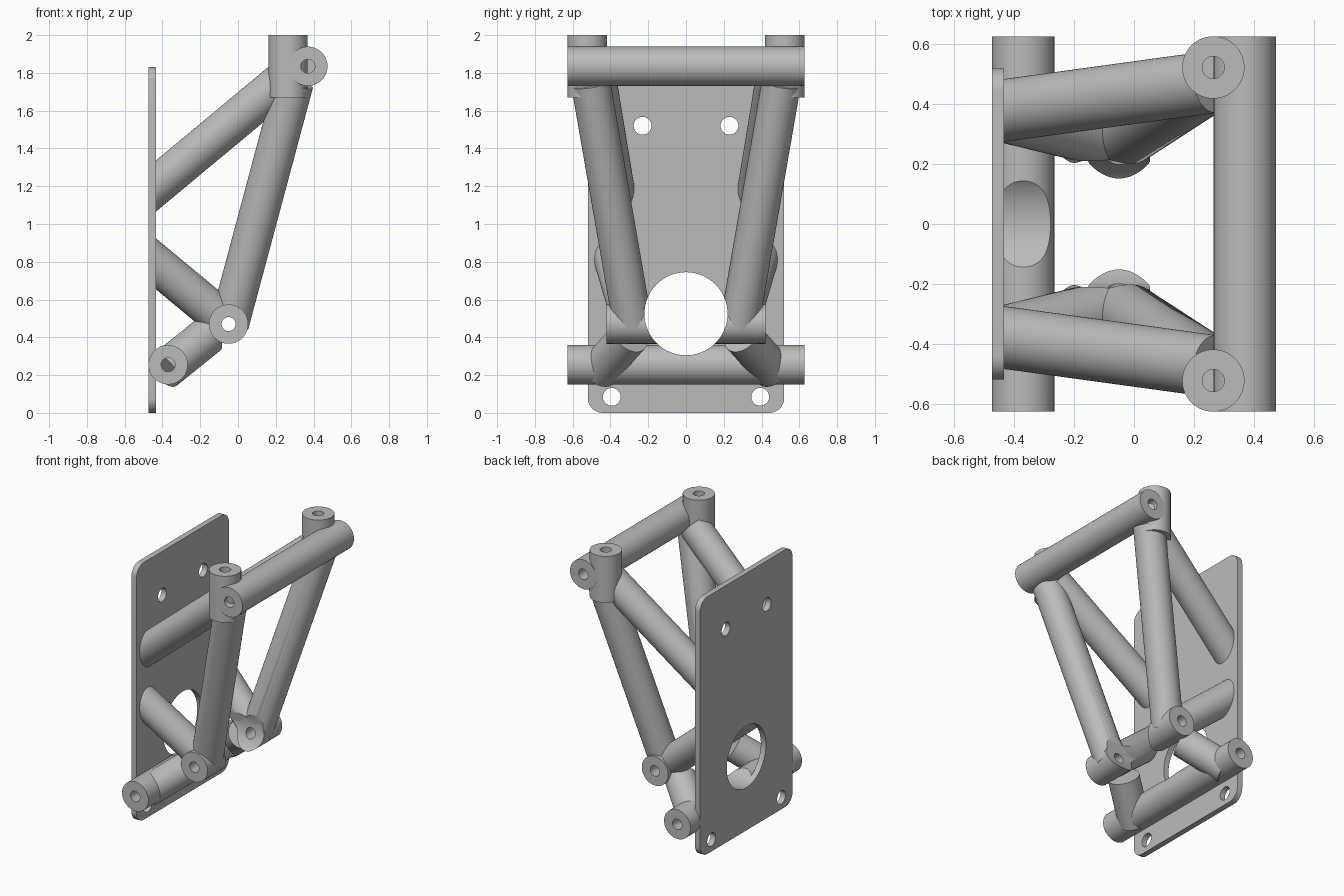
import bpy, bmesh, math
from mathutils import Vector

cube = bpy.data.objects.get("Cube")
if cube:
    bpy.data.objects.remove(cube)

grey = bpy.data.materials.new("plain grey")
grey.use_nodes = True
grey.diffuse_color = (0.5, 0.5, 0.5, 1)
grey.node_tree.nodes["Principled BSDF"].inputs["Base Color"].default_value = (0.5, 0.5, 0.5, 1)

TUBE = 0.104
BORE = 0.037
PLATE_BACK, PLATE_FRONT = -0.475, -0.435


def new_object(name, bm):
    mesh = bpy.data.meshes.new(name)
    bm.to_mesh(mesh)
    bm.free()
    mesh.materials.append(grey)
    obj = bpy.data.objects.new(name, mesh)
    bpy.context.collection.objects.link(obj)
    return obj


def rod(name, start, end, radius=TUBE):
    """Capped cylinder between two points."""
    a, b = Vector(start), Vector(end)
    bm = bmesh.new()
    bmesh.ops.create_cone(bm, cap_ends=True, segments=64, radius1=radius,
                          radius2=radius, depth=(b - a).length)
    turn = (b - a).to_track_quat('Z', 'Y').to_matrix().to_4x4()
    bm.transform(turn)
    bmesh.ops.translate(bm, vec=(a + b) / 2, verts=bm.verts)
    return new_object(name, bm)


def box(name, low, high):
    bm = bmesh.new()
    bmesh.ops.create_cube(bm, size=1)
    low, high = Vector(low), Vector(high)
    bmesh.ops.scale(bm, vec=high - low, verts=bm.verts)
    bmesh.ops.translate(bm, vec=(low + high) / 2, verts=bm.verts)
    return new_object(name, bm)


cutters = []


def cutter(obj):
    obj.hide_render = True
    cutters.append(obj)
    return obj


def finish(obj, cuts=()):
    """Cut the part, then shade it smooth with sharp edges kept."""
    bpy.ops.object.select_all(action='DESELECT')
    obj.select_set(True)
    bpy.context.view_layer.objects.active = obj
    for tool in cuts:
        mod = obj.modifiers.new("cut", 'BOOLEAN')
        mod.operation = 'DIFFERENCE'
        mod.solver = 'EXACT'
        mod.object = tool
        bpy.ops.object.modifier_apply(modifier=mod.name)
    bpy.ops.object.shade_smooth_by_angle(angle=math.radians(30))


# Shared cutters: large round opening, cross bore, space behind the plate
opening = cutter(rod("opening_cutter", (-1, 0, 0.525), (1, 0, 0.525), 0.22))
cross_bore = cutter(rod("bore_cutter", (-0.05, -1, 0.47), (-0.05, 1, 0.47), BORE))
behind = cutter(box("behind_cutter", (-1, -1, -1), (PLATE_FRONT - 0.02, 1, 3)))

# Mounting plate with rounded corners and bolt holes
plate = box("mounting_plate", (PLATE_BACK, -0.52, 0), (PLATE_FRONT, 0.52, 1.83))
bm = bmesh.new()
bm.from_mesh(plate.data)
corners = [e for e in bm.edges if abs(e.verts[0].co.x - e.verts[1].co.x) > 0.01]
bmesh.ops.bevel(bm, geom=corners, offset=0.08, segments=10, profile=0.5, affect='EDGES')
bm.to_mesh(plate.data)
bm.free()
bolts = [cutter(rod("bolt_cutter", (-1, s * y, z), (1, s * y, z), 0.047))
         for s in (-1, 1) for y, z in ((0.23, 1.52), (0.393, 0.085))]
finish(plate, [opening] + bolts)

# Long cross bars with blind end bores
for name, x, z, cuts in (("upper_bar", 0.37, 1.835, []), ("lower_bar", -0.37, 0.255, [opening])):
    ends = [cutter(rod("end_cutter", (x, s * 0.45, z), (x, s, z), BORE)) for s in (-1, 1)]
    finish(rod(name, (x, -0.627, z), (x, 0.627, z)), cuts + ends)

# Parts repeated on both sides
for side, s in (("left", 1), ("right", -1)):
    # Vertical socket at the top
    top_bore = cutter(rod("top_cutter", (0.265, s * 0.523, 1.8), (0.265, s * 0.523, 2.2), BORE))
    finish(rod(side + "_top_socket", (0.265, s * 0.523, 1.67), (0.265, s * 0.523, 2)), [top_bore])

    # Short pivot sleeve, trimmed by the opening
    finish(rod(side + "_pivot_sleeve", (-0.05, s * 0.08, 0.47), (-0.05, s * 0.42, 0.47)),
           [opening, cross_bore])

    # Struts
    finish(rod(side + "_upper_strut", (-0.575, s * 0.36, 1.084), (0.265, s * 0.475, 1.783)),
           [behind, top_bore])
    finish(rod(side + "_long_strut", (-0.046, s * 0.283, 0.47), (0.296, s * 0.505, 1.747)),
           [opening, cross_bore, top_bore])
    finish(rod(side + "_middle_strut", (-0.57, s * 0.41, 0.902), (-0.05, s * 0.283, 0.47)),
           [behind, opening, cross_bore])
    finish(rod(side + "_lower_strut", (-0.16, s * 0.295, 0.41), (-0.39, s * 0.46, 0.225)),
           [opening, cross_bore])

for tool in cutters:
    bpy.data.objects.remove(tool)
